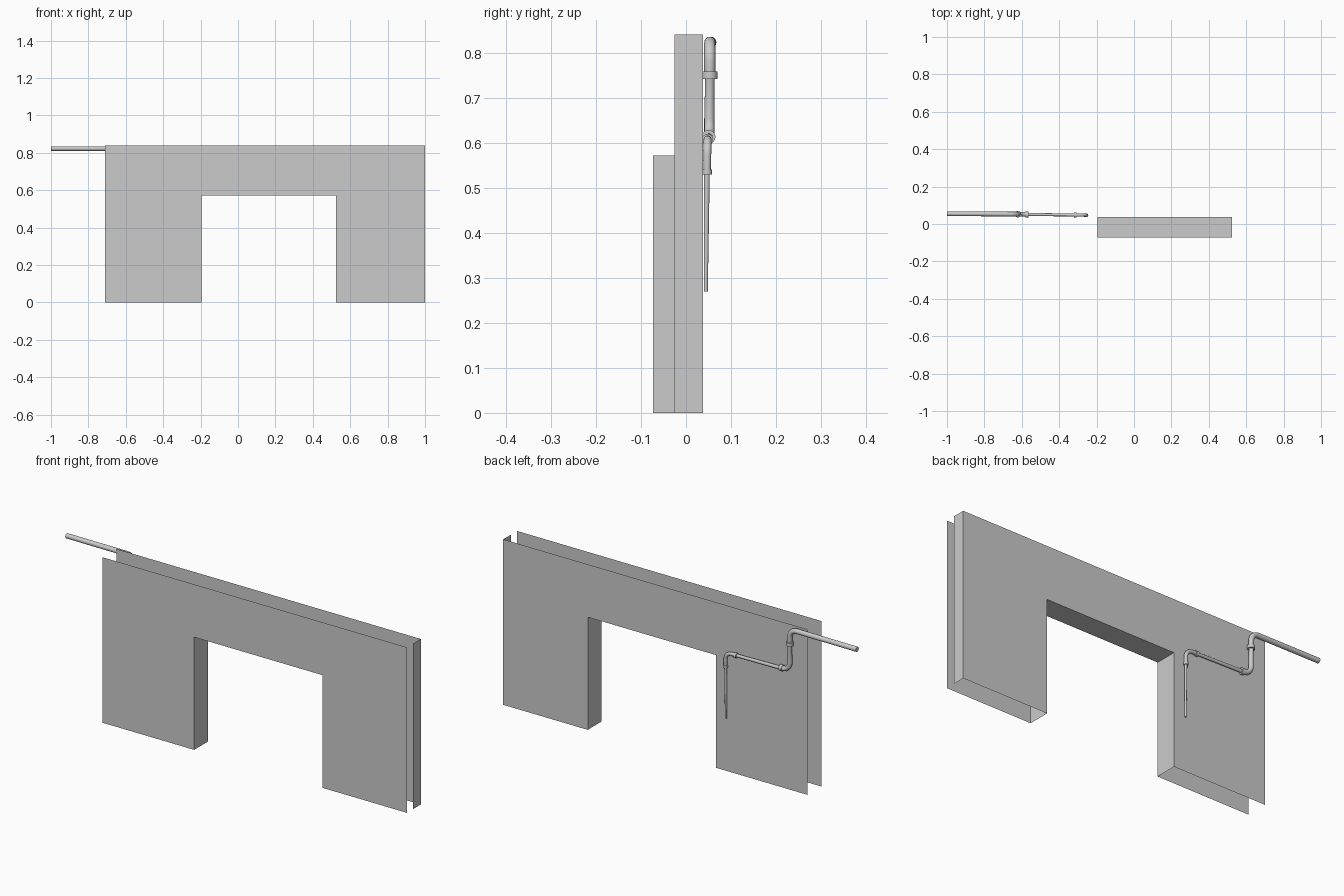
import bpy, math
from mathutils import Vector

if "Cube" in bpy.data.objects:
    bpy.data.objects.remove(bpy.data.objects["Cube"])

Y_FRONT, Y_BACK, Y_STRIP = -0.073, 0.038, -0.025
X0, X1, TOP = -0.71, 1.0, 0.84
OX0, OX1, OZ = -0.195, 0.525, 0.572


def mesh_object(name, verts, faces):
    me = bpy.data.meshes.new(name)
    me.from_pydata(verts, [], faces)
    me.update()
    ob = bpy.data.objects.new(name, me)
    bpy.context.collection.objects.link(ob)
    return ob


def tube(name, stations, sides=14):
    """Capped round tube through (point, radius) stations."""
    cu = bpy.data.curves.new(name, 'CURVE')
    cu.dimensions = '3D'
    cu.bevel_depth = 1.0
    cu.bevel_resolution = sides // 2 - 2
    cu.use_fill_caps = True
    sp = cu.splines.new('POLY')
    sp.points.add(len(stations) - 1)
    for p, (co, r) in zip(sp.points, stations):
        p.co = (*co, 1)
        p.radius = r
    ob = bpy.data.objects.new(name, cu)
    bpy.context.collection.objects.link(ob)
    bpy.ops.object.select_all(action='DESELECT')
    ob.select_set(True)
    bpy.context.view_layer.objects.active = ob
    bpy.ops.object.convert(target='MESH')
    bpy.ops.object.shade_smooth_by_angle(angle=math.radians(40))
    return bpy.context.object


def elbow(a, corner, b, r, steps=8):
    """Quarter bend from a to b around the corner point."""
    a, c, b = Vector(a), Vector(corner), Vector(b)
    o = a + b - c
    out = []
    for i in range(steps + 1):
        t = i / steps * math.pi / 2
        out.append((o + (a - o) * math.cos(t) + (b - o) * math.sin(t), r))
    return out


def collar(name, centre, axis, r, length):
    c, d = Vector(centre), Vector(axis) * length / 2
    return tube(name, [(c - d, r), (c + d, r)], 16)


# Wall: front and back sheets with an arch outline
outline = [(X0, 0), (OX0, 0), (OX0, OZ), (OX1, OZ),
           (OX1, 0), (X1, 0), (X1, TOP), (X0, TOP)]
mesh_object("wall_front", [(x, Y_FRONT, z) for x, z in outline], [tuple(range(8))])
mesh_object("wall_back", [(x, Y_BACK, z) for x, z in outline], [tuple(reversed(range(8)))])

# Opening lining: two jambs and the soffit
inner = outline[1:5]
mesh_object("opening_lining",
            [(x, y, z) for y in (Y_FRONT, Y_BACK) for x, z in inner],
            [(i, i + 4, i + 5, i + 1) for i in range(3)])

# Narrow return at the right end
mesh_object("end_return",
            [(X1, Y_STRIP, 0), (X1, Y_BACK, 0), (X1, Y_BACK, TOP), (X1, Y_STRIP, TOP)],
            [(0, 1, 2, 3)])

# Upper pipe: horizontal run, bend and drop to the next elbow
R = 0.0125
upper = [((-1.0, 0.055, 0.823), R)]
upper += elbow((-0.66, 0.053, 0.823), (-0.62, 0.053, 0.823), (-0.62, 0.053, 0.783), R)
upper += [((-0.62, 0.053, 0.75), R), ((-0.62, 0.053, 0.74), 0.0105)]
upper += elbow((-0.62, 0.052, 0.653), (-0.62, 0.052, 0.613), (-0.58, 0.052, 0.613), 0.0115)
upper += [((-0.565, 0.051, 0.613), 0.0115)]
tube("upper_pipe", upper)
collar("upper_collar", (-0.62, 0.0525, 0.75), (0, 0, 1), 0.0175, 0.017)
collar("elbow_collar", (-0.572, 0.05, 0.613), (1, 0, 0), 0.0155, 0.016)

# Middle pipe: thinner run ending in a small downward elbow
tube("middle_pipe", [((-0.57, 0.051, 0.612), 0.0085), ((-0.31, 0.048, 0.607), 0.0075)])
small = [((-0.316, 0.048, 0.607), 0.009)]
small += elbow((-0.29, 0.048, 0.607), (-0.255, 0.048, 0.607), (-0.255, 0.047, 0.572), 0.009)
small += [((-0.255, 0.047, 0.535), 0.008)]
tube("small_elbow", small)
collar("middle_collar", (-0.314, 0.048, 0.607), (1, 0, 0), 0.0125, 0.013)
collar("lower_collar", (-0.255, 0.047, 0.535), (0, 0, 1), 0.0105, 0.012)

# Lower pipe: thin tapering drop
tube("lower_pipe", [((-0.255, 0.0465, 0.537), 0.0065), ((-0.255, 0.044, 0.27), 0.0045)])
